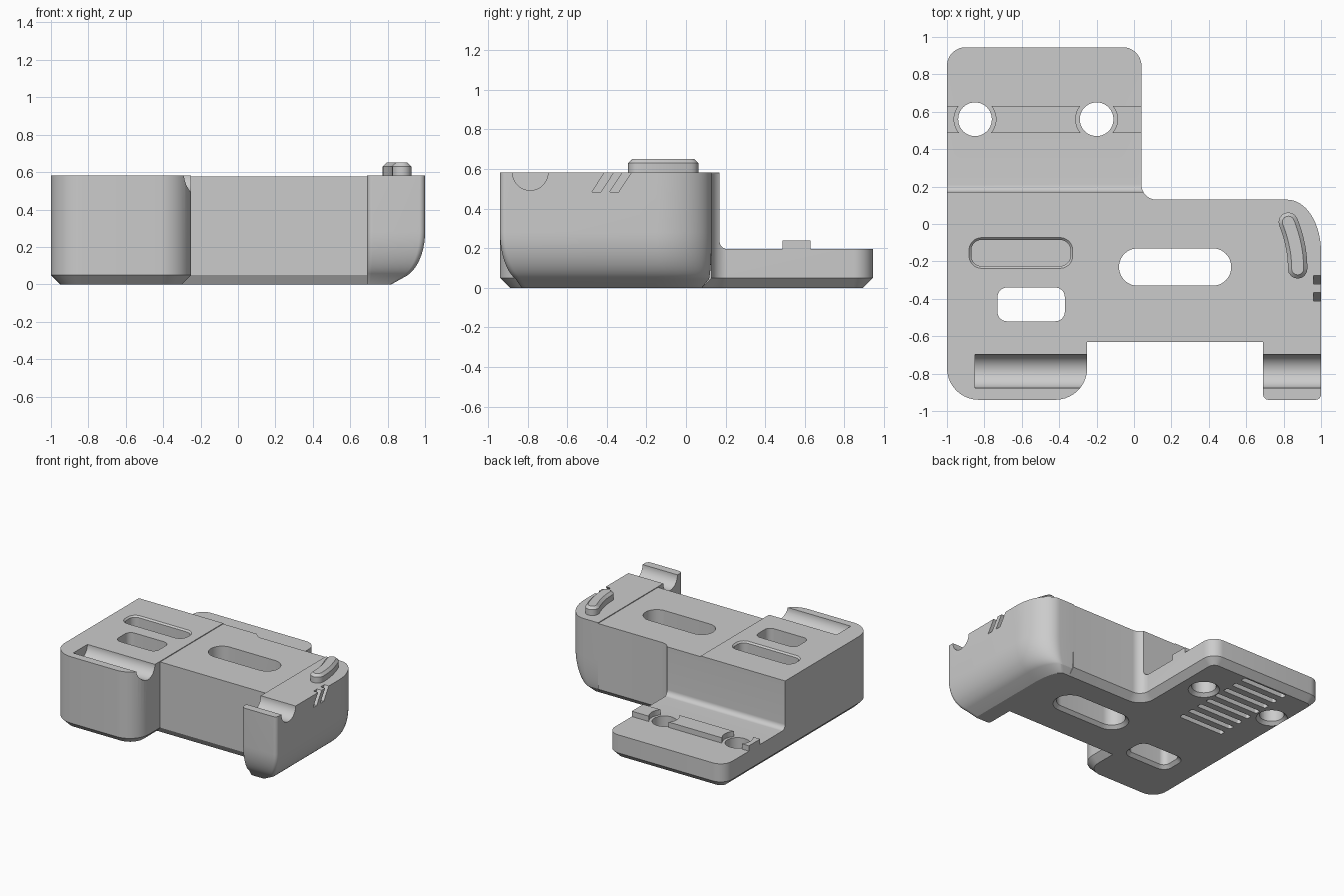
import bpy, bmesh, math
from mathutils import Vector

cube = bpy.data.objects.get("Cube")
if cube:
    bpy.data.objects.remove(cube)

grey = bpy.data.materials.new("light_grey")
grey.use_nodes = True
grey.diffuse_color = (0.6, 0.6, 0.6, 1)
grey.node_tree.nodes["Principled BSDF"].inputs["Base Color"].default_value = (0.6, 0.6, 0.6, 1)


def outline(corners, inset=None, steps=10):
    """Closed 2D outline with square corners (x, y, radius), each edge moved inwards by inset."""
    n = len(corners)
    inset = inset or [0] * n
    result = []
    for i, (x, y, r) in enumerate(corners):
        p = Vector((x, y))
        before = (Vector(corners[i - 1][:2]) - p).normalized()
        after = (Vector(corners[(i + 1) % n][:2]) - p).normalized()
        a, b = inset[i - 1], inset[i]
        convex = after.x * before.y - after.y * before.x > 0
        sign = 1 if convex else -1
        p += sign * (after * a + before * b)
        if r == 0:
            result.append(p)
            continue
        r = max(r - sign * max(a, b), 0.004)
        centre = p + r * (before + after)
        for k in range(steps + 1):
            t = math.pi / 2 * k / steps
            result.append(centre - r * (math.cos(t) * after + math.sin(t) * before))
    return result


def box_outline(x0, x1, y0, y1, r, grow=0):
    r = min(r, (x1 - x0) / 2 - 0.0005, (y1 - y0) / 2 - 0.0005)
    return outline([(x0, y0, r), (x1, y0, r), (x1, y1, r), (x0, y1, r)], [-grow] * 4)


def loft(name, levels, axis="z"):
    """Skin a stack of (position, outline) levels, along z or along x."""
    bm = bmesh.new()
    rings = []
    for h, pts in levels:
        rings.append([bm.verts.new((p[0], p[1], h) if axis == "z" else (h, p[0], p[1]))
                      for p in pts])
    n = len(rings[0])
    for low, high in zip(rings, rings[1:]):
        for i in range(n):
            j = (i + 1) % n
            bm.faces.new((low[i], low[j], high[j], high[i]))
    bm.faces.new(rings[0][::-1])
    bm.faces.new(rings[-1])
    bmesh.ops.recalc_face_normals(bm, faces=bm.faces)
    mesh = bpy.data.meshes.new(name)
    bm.to_mesh(mesh)
    bm.free()
    mesh.materials.append(grey)
    obj = bpy.data.objects.new(name, mesh)
    bpy.context.collection.objects.link(obj)
    return obj


def select(obj):
    bpy.ops.object.select_all(action="DESELECT")
    obj.select_set(True)
    bpy.context.view_layer.objects.active = obj


def cut(target, cutter):
    cutter.hide_render = True
    mod = target.modifiers.new("cut", "BOOLEAN")
    mod.operation = "DIFFERENCE"
    mod.solver = "EXACT"
    mod.object = cutter
    select(target)
    bpy.ops.object.modifier_apply(modifier=mod.name)
    bpy.data.objects.remove(cutter)


def prism(x0, x1, pts):
    return loft("cutter", [(x0, pts), (x1, pts)], "x")


def circle(y, z, r, count=48):
    return [(y + r * math.cos(math.tau * k / count), z + r * math.sin(math.tau * k / count))
            for k in range(count)]


TOP = 0.583
FLOOR = 0.195

# Main body with chamfered underside
plan = [(-1, -0.94, 0.17), (-0.25, -0.94, 0.17), (-0.25, -0.63, 0), (0.69, -0.63, 0),
        (0.69, 0.13, 0), (0.04, 0.13, 0.08), (0.04, 0.945, 0.1), (-1, 0.945, 0.1)]
c = 0.05
foot = outline(plan, [c, c, 0.03, 0, c, c, c, c])
full = outline(plan)
body = loft("main_body", [(0, foot), (c, full), (TOP, full)])

# Lowered rear flange with a filleted step
step = outline([(0.17, 0.8, 0), (0.17, FLOOR, 0.04), (1.1, FLOOR, 0), (1.1, 0.8, 0)])
cut(body, prism(-1.2, 0.4, step))

# Slightly lowered middle of the top
middle = [(-1.1, TOP - 0.006), (0.4, TOP - 0.006), (0.4, 0.7), (-1.1, 0.7)]
cut(body, prism(-0.25, 0.8, middle))

# Through openings and screw holes, flared at the underside
HOLES = [(-0.85, 0.56), (-0.2, 0.56)]
openings = [(-0.73, -0.37, -0.52, -0.34, 0.05), (-0.08, 0.52, -0.33, -0.13, 0.1)]
openings += [(x - 0.09, x + 0.09, y - 0.09, y + 0.09, 0.09) for x, y in HOLES]
for o in openings:
    cut(body, loft("cutter", [(-0.01, box_outline(*o, 0.035)), (0.025, box_outline(*o)),
                              (0.8, box_outline(*o))]))

# Blind slot with a chamfered rim
slot = (-0.87, -0.34, -0.225, -0.085, 0.055)
cut(body, loft("cutter", [(0.46, box_outline(*slot)), (TOP - 0.012, box_outline(*slot)),
                          (TOP + 0.01, box_outline(*slot, 0.022))]))

# Row of grooves under the flange
for i in range(8):
    y = 0.16 + 0.1 * i
    groove = box_outline(-0.72, -0.32, y - 0.022, y + 0.022, 0.015)
    cut(body, loft("cutter", [(-0.02, groove), (0.05, groove)]))

# Rod channel in the front block
rod = circle(-0.787, TOP, 0.09)
cut(body, prism(-0.85, 0, rod))

# Side arm: rounded plan, tucked in towards the underside
arm_plan = outline([(0.69, -0.94, 0.03), (1, -0.94, 0.03), (1, 0.13, 0), (0.69, 0.13, 0)])
arm_plan = [p for p in arm_plan if p.y < 0]
for k in range(17):
    t = math.pi / 2 * k / 16
    arm_plan.append(Vector((0.82 + 0.18 * math.cos(t), -0.15 + 0.28 * math.sin(t))))
arm_plan.append(Vector((0.69, 0.13)))


def arm_ring(side, front, back):
    length = 1.07
    return [(0.69 + (p.x - 0.69) * (1 - side / 0.31),
             0.13 - back + (p.y - 0.13) * (length - front - back) / length) for p in arm_plan]


levels = [(0, arm_ring(0.18, 0.11, 0.05))]
for k in range(11):
    t = math.radians(70) * (1 - k / 10)
    tuck = 1 - math.cos(t)
    levels.append((0.28 - 0.25 * math.sin(t), arm_ring(0.15 * tuck, 0.12 * tuck, 0.02 * tuck)))
levels.append((TOP, arm_ring(0, 0, 0)))
arm = loft("side_arm", levels)
cut(arm, prism(0.6, 1.1, rod))

# Two slanted notches on the arm
for y in (-0.475, -0.385):
    lean = 0.075
    cut(arm, prism(0.96, 1.1, [(y, 0.485), (y + 0.045, 0.485),
                               (y + 0.045 + lean, 0.6), (y + lean, 0.6)]))

# Locating ridge on the flange, relieved around the holes
ridge_plan = [(0.487, FLOOR - 0.01), (0.63, FLOOR - 0.01), (0.63, 0.238), (0.487, 0.238)]
ridge = prism(-1, 0.04, ridge_plan)
ridge.name = "flange_ridge"
for x, y in HOLES:
    ring = circle(x, y, 0.112)
    cut(ridge, loft("cutter", [(0, ring), (0.5, ring)]))


# Curved button on top of the arm
def button_ring(w):
    path = []
    for k in range(13):
        t = k / 12
        path.append(Vector((0.875 - 0.05 * (1 - t) ** 2, 0.01 - 0.25 * t)))
    left, right = [], []
    for i, p in enumerate(path):
        d = (path[min(i + 1, 12)] - path[max(i - 1, 0)]).normalized()
        side = Vector((-d.y, d.x)) * w
        left.append(p + side)
        right.append(p - side)
    caps = []
    for p, d in ((path[0], path[0] - path[1]), (path[12], path[12] - path[11])):
        a = math.atan2(d.y, d.x)
        caps.append([p + w * Vector((math.cos(a + s), math.sin(a + s)))
                     for s in [math.pi * (k / 8 - 0.5) for k in range(1, 8)]])
    return left + caps[1][::-1] + right[::-1] + caps[0][::-1]


button = loft("curved_button", [(TOP - 0.02, button_ring(0.052)), (0.63, button_ring(0.052)),
                                (0.65, button_ring(0.032))])

# Smooth curved surfaces, keep creases sharp
for obj in (body, arm, ridge, button):
    select(obj)
    bpy.ops.object.shade_smooth_by_angle(angle=math.radians(25))
